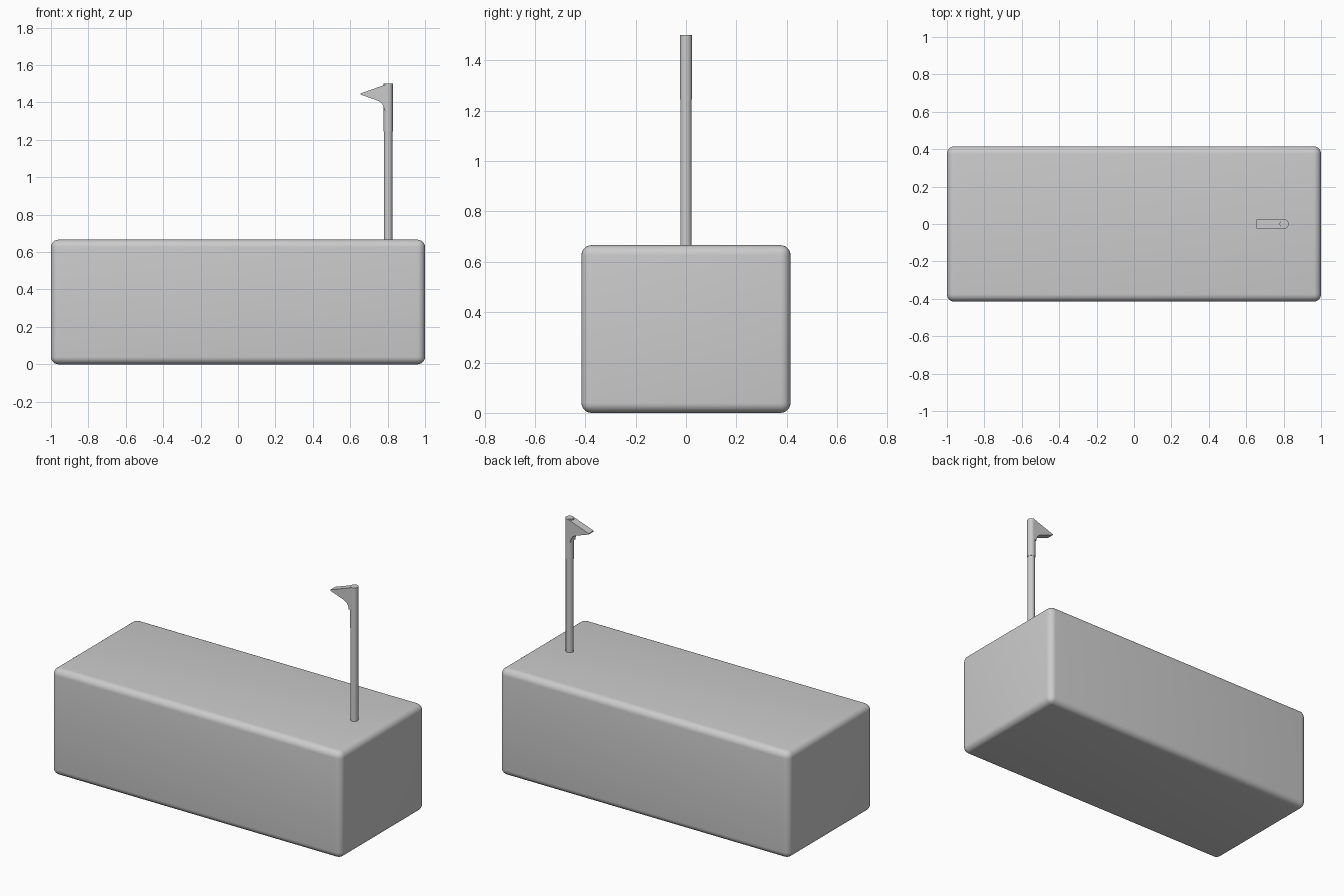
import bpy, bmesh, math

if "Cube" in bpy.data.objects:
    bpy.data.objects.remove(bpy.data.objects["Cube"])

def smooth(obj):
    bpy.ops.object.select_all(action='DESELECT')
    obj.select_set(True)
    bpy.context.view_layer.objects.active = obj
    bpy.ops.object.shade_smooth_by_angle(angle=math.radians(35))

def extrude_profile(name, pts, depth, axis):
    """Extrude a closed outline symmetrically along y, or upward between two z values."""
    bm = bmesh.new()
    lo, hi = depth
    co = (lambda p: (p[0], lo, p[1])) if axis == 'y' else (lambda p: (p[0], p[1], lo))
    face = bm.faces.new([bm.verts.new(co(p)) for p in pts])
    res = bmesh.ops.extrude_face_region(bm, geom=[face])
    move = (0, hi - lo, 0) if axis == 'y' else (0, 0, hi - lo)
    bmesh.ops.translate(bm, vec=move, verts=[v for v in res['geom'] if isinstance(v, bmesh.types.BMVert)])
    bmesh.ops.recalc_face_normals(bm, faces=bm.faces)
    mesh = bpy.data.meshes.new(name)
    bm.to_mesh(mesh)
    bm.free()
    obj = bpy.data.objects.new(name, mesh)
    bpy.context.collection.objects.link(obj)
    smooth(obj)
    return obj

# Rounded block body
bpy.ops.mesh.primitive_cube_add(size=1, location=(0, 0, 0.333))
body = bpy.context.object
body.name = "body_block"
body.dimensions = (2, 0.83, 0.666)
bpy.ops.object.transform_apply(location=False, rotation=False, scale=True)
bev = body.modifiers.new("rounded_edges", 'BEVEL')
bev.width = 0.04
bev.segments = 6
bpy.ops.object.modifier_apply(modifier=bev.name)
smooth(body)

# Slim pole
PX = 0.803
bpy.ops.mesh.primitive_cylinder_add(vertices=32, radius=0.0225, depth=0.75, location=(PX, 0, 1.035))
pole = bpy.context.object
pole.name = "pole"
smooth(pole)

# Slightly thicker sleeve at the pole top
bpy.ops.mesh.primitive_cylinder_add(vertices=32, radius=0.0245, depth=0.255, location=(PX, 0, 1.3725))
sleeve = bpy.context.object
sleeve.name = "pole_sleeve"
smooth(sleeve)

# Pointed hook with a curved underside blending into the pole
curve = []
p0, p1, p2 = (0.735, 1.414), (0.781, 1.399), (0.781, 1.36)
for i in range(9):
    t = i / 8
    curve.append(tuple((1-t)**2*a + 2*t*(1-t)*b + t*t*c for a, b, c in zip(p0, p1, p2)))
outline = [(PX, 1.5), (0.655, 1.448), (0.655, 1.442)] + curve + [(PX, 1.36)]
extrude_profile("pointed_hook", outline, (-0.0245, 0.0245), 'y')
